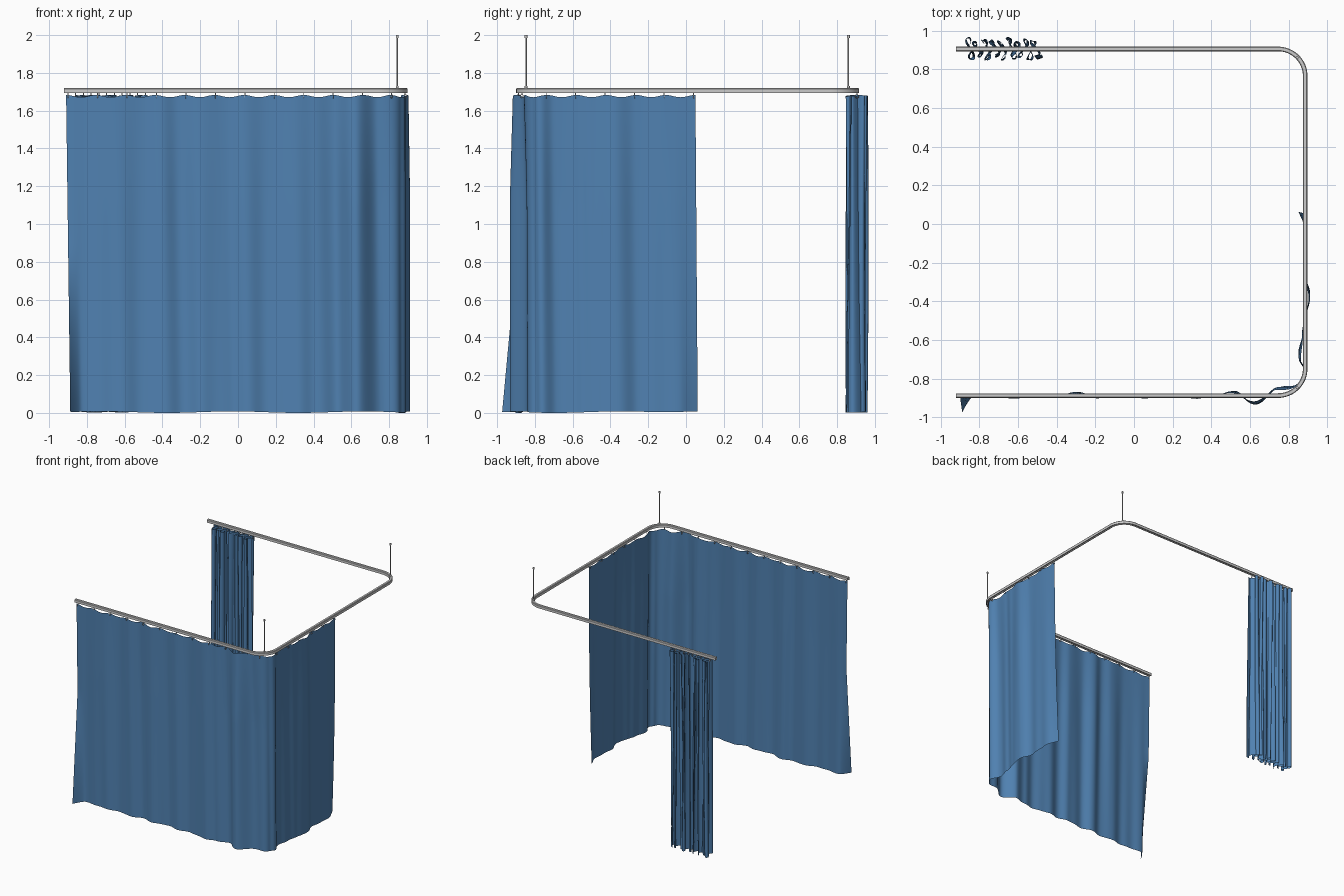
import bpy, bmesh, math
from mathutils import Vector

if "Cube" in bpy.data.objects:
    bpy.data.objects.remove(bpy.data.objects["Cube"])

X0, XR, YF, YB, R = -0.92, 0.885, -0.887, 0.905, 0.14
L1 = XR - R - X0                 # straight front leg
ARC = math.pi * R / 2
L2 = YB - YF - 2 * R             # straight side leg
TOTAL = 2 * L1 + L2 + 2 * ARC

fabric = bpy.data.materials.new("blue_fabric")
fabric.diffuse_color = (0.08, 0.22, 0.44, 1)
fabric.use_nodes = True
fabric.node_tree.nodes["Principled BSDF"].inputs["Base Color"].default_value = fabric.diffuse_color


def track(s):
    """Point on the U-shaped track and its outward normal."""
    if s < L1:
        return Vector((X0 + s, YF, 0)), Vector((0, -1, 0))
    s -= L1
    if s < ARC:
        n = Vector((math.sin(s / R), -math.cos(s / R), 0))
        return Vector((XR - R, YF + R, 0)) + n * R, n
    s -= ARC
    if s < L2:
        return Vector((XR, YF + R + s, 0)), Vector((1, 0, 0))
    s -= L2
    if s < ARC:
        n = Vector((math.cos(s / R), math.sin(s / R), 0))
        return Vector((XR - R, YB - R, 0)) + n * R, n
    return Vector((XR - R - (s - ARC), YB, 0)), Vector((0, 1, 0))


def grid_object(name, rows, mat=None, closed=False, angle=60):
    """Mesh from rows of points; closed rows are capped at the ends."""
    bm = bmesh.new()
    vs = [[bm.verts.new(p) for p in row] for row in rows]
    n = len(rows[0])
    for a, b in zip(vs, vs[1:]):
        for j in range(n if closed else n - 1):
            k = (j + 1) % n
            bm.faces.new((a[j], a[k], b[k], b[j]))
    if closed:
        bm.faces.new(vs[0])
        bm.faces.new(vs[-1])
    bmesh.ops.recalc_face_normals(bm, faces=bm.faces)
    me = bpy.data.meshes.new(name)
    bm.to_mesh(me)
    bm.free()
    ob = bpy.data.objects.new(name, me)
    bpy.context.collection.objects.link(ob)
    if mat:
        me.materials.append(mat)
    bpy.ops.object.select_all(action='DESELECT')
    bpy.context.view_layer.objects.active = ob
    ob.select_set(True)
    bpy.ops.object.shade_smooth_by_angle(angle=math.radians(angle))
    return ob


def ease(table, s):
    """Smooth interpolation through (s, value) pairs."""
    if s <= table[0][0]:
        return table[0][1]
    for (a, u), (b, v) in zip(table, table[1:]):
        if s <= b:
            t = (1 - math.cos(math.pi * (s - a) / (b - a))) / 2
            return u + (v - u) * t
    return table[-1][1]


# Curtain track: C-channel open at the bottom, swept round the U
profile = [(-.004, 1.697), (-.004, 1.694), (-.012, 1.694), (-.012, 1.715), (-.008, 1.72),
           (.008, 1.72), (.012, 1.715), (.012, 1.694), (.004, 1.694), (.004, 1.697),
           (.009, 1.697), (.009, 1.715), (-.009, 1.715), (-.009, 1.697)]
stations = [0.0] + [L1 + ARC * i / 16 for i in range(17)]
stations += [L1 + ARC + L2 + ARC * i / 16 for i in range(17)] + [TOTAL]
rows = []
for s in stations:
    p, n = track(s)
    rows.append([p + n * d + Vector((0, 0, z)) for d, z in profile])
grid_object("curtain_track", rows, closed=True, angle=35)

# Ceiling hanger rods, with small caps at both ends
for i, (x, y) in enumerate(((0.843, -0.847), (0.843, 0.86))):
    for part, r, z0, z1 in (("rod", .004, 1.715, 2.0), ("cap", .007, 1.985, 2.0),
                            ("collar", .007, 1.715, 1.73)):
        bpy.ops.mesh.primitive_cylinder_add(vertices=12, radius=r, depth=z1 - z0,
                                            location=(x, y, (z0 + z1) / 2))
        bpy.context.object.name = f"hanger_{part}_{i}"


# Drawn curtain: offsets from the track (x on the front leg, y on the side leg)
front = [(-.91, 0), (-.85, .002), (-.65, .014), (-.5, -.008), (-.41, .01), (-.32, -.018),
         (-.2, .012), (-.06, -.008), (.03, .013), (.15, -.009), (.3, .014), (.4, .0),
         (.5, -.022), (.62, .046), (.74, -.045)]
side = [(-.78, .004), (-.7, -.034), (-.58, -.018), (-.5, .002), (-.38, .027), (-.27, -.006),
        (-.1, .006), (.05, 0)]
waves = [(x - X0, d) for x, d in front] + [(L1 + ARC * .65, -.012)]
waves += [(L1 + ARC + y - (YF + R), d) for y, d in side]
S0, S1 = waves[0][0], waves[-1][0]
N, M, HOOKS = 300, 28, 17
rows = []
for j in range(M + 1):
    v = j / M                                    # 0 at top, 1 at hem
    row = []
    for i in range(N + 1):
        u = i / N
        s = S0 + (S1 - S0) * u
        d = ease(waves, s) * (0.65 + 0.35 * min(1, 3 * v))
        d += 0.003 * math.sin(s * 47) * v
        d += 0.085 * max(0, (v - .45) / .55) * max(0, 1 - (s - S0) / .06) ** 1.5
        d -= 0.035 * v * v * max(0, 1 - (S1 - s) / .09) ** 1.5
        p, n = track(s + v * (0.022 * (1 - u) + 0.012 * u))
        scallop = 0.012 * math.sin(math.pi * u * HOOKS) ** 2
        top = 1.683 - scallop
        hem = 0.004 + 0.004 * math.sin(s * 9) + 0.008 * max(0, 1 - (S1 - s) / .3)
        p = p + n * d
        row.append((p.x, p.y, top + (hem - top) * v))
    rows.append(row)
grid_object("drawn_curtain", rows, fabric)

# Gathered curtain: tight looping pleats on the back leg
N, PLEATS = 330, 9
rows = []
for j in range(21):
    v = j / 20
    row = []
    for i in range(N + 1):
        u = i / N
        a = u * PLEATS * 2 * math.pi
        amp = 0.047 + 0.011 * math.sin(u * 23 + 1) + 0.006 * math.sin(u * 11 + 3 * v)
        x = -.87 + .385 * u + .017 * math.sin(2 * a + .5) + .008 * math.sin(u * 31 + 2 * v)
        y = YB - .002 + amp * math.sin(a + .25 * math.sin(2 * v + u * 9))
        y -= .03 * max(0, (u - .97) / .03)
        top = 1.682 - .008 * math.sin(a / 2) ** 2
        hem = .004 + .003 * math.sin(u * 17)
        row.append((x, y, top + (hem - top) * v))
    rows.append(row)
grid_object("gathered_curtain", rows, fabric)


# Curtain hooks: small glider stem plus ring
def hook(name, s):
    p, n = track(s)
    bpy.ops.mesh.primitive_torus_add(major_radius=.009, minor_radius=.002, major_segments=12,
                                     minor_segments=6, location=(p.x, p.y, 1.676),
                                     rotation=(math.pi / 2, 0, math.atan2(n.y, n.x)))
    bpy.context.object.name = name + "_ring"
    bpy.ops.mesh.primitive_cylinder_add(vertices=8, radius=.0025, depth=.016,
                                        location=(p.x, p.y, 1.692))
    bpy.context.object.name = name + "_stem"


for i in range(HOOKS + 1):
    hook(f"front_hook_{i}", S0 + .01 + (S1 - S0 - .02) * i / HOOKS)
for i in range(10):
    hook(f"back_hook_{i}", TOTAL - .06 - .37 * i / 9)
